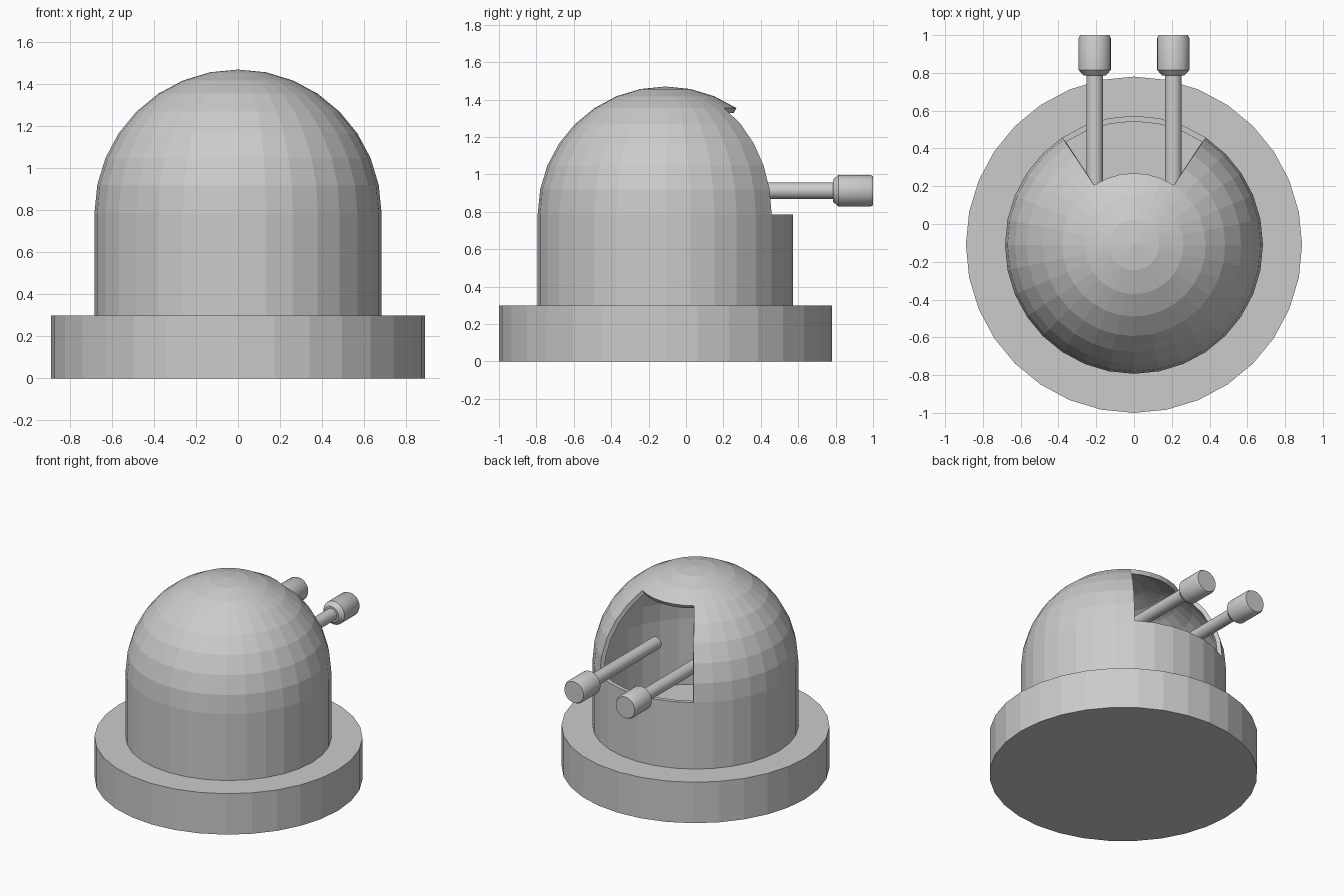
import bpy, bmesh
from math import sin, cos, pi, radians

if "Cube" in bpy.data.objects:
    bpy.data.objects.remove(bpy.data.objects["Cube"])

CY = -0.11      # centre of base and dome in y
SEG = 32


def make_object(name, bm):
    bmesh.ops.recalc_face_normals(bm, faces=bm.faces)
    me = bpy.data.meshes.new(name)
    bm.to_mesh(me)
    bm.free()
    ob = bpy.data.objects.new(name, me)
    bpy.context.collection.objects.link(ob)
    return ob


def lathe(profile, seg):
    """Revolve (radius, height) points around z; zero radius becomes a pole."""
    bm = bmesh.new()
    rings = []
    for r, z in profile:
        if r == 0:
            rings.append([bm.verts.new((0, 0, z))] * seg)
        else:
            rings.append([bm.verts.new((r * cos(2 * pi * i / seg), r * sin(2 * pi * i / seg), z))
                          for i in range(seg)])
    for a, b in zip(rings, rings[1:]):
        for i in range(seg):
            j = (i + 1) % seg
            bm.faces.new(list(dict.fromkeys((a[i], a[j], b[j], b[i]))))
    return bm


# Round base plate
bm = bmesh.new()
bmesh.ops.create_cone(bm, cap_ends=True, segments=SEG, radius1=0.89, radius2=0.89, depth=0.30)
base = make_object("base", bm)
base.location = (0, CY, 0.15)

# Hollow domed shell with a window six segments wide at the back
R, SPRING = 0.683, 0.787
profile = [(R, 0.30)]
profile += [(R * cos(radians(11.25 * k)), SPRING + R * sin(radians(11.25 * k))) for k in range(8)]
profile.append((0, SPRING + R))
bm = lathe(profile, SEG)
window = []
for f in bm.faces:
    c = f.calc_center_median()
    if SPRING < c.z < SPRING + R * sin(radians(56.25)) and c.y > 0 and abs(c.x) < c.y * 0.668:
        window.append(f)
bmesh.ops.delete(bm, geom=window, context='FACES')
dome = make_object("dome_shell", bm)
dome.location.y = CY
shell = dome.modifiers.new("thickness", 'SOLIDIFY')
shell.thickness = 0.03
shell.offset = -1

# Pair of rods with thicker heads, pointing out of the window
ROD = [(0, 0.05), (0.044, 0.05), (0.044, 0.785), (0.058, 0.785), (0.085, 0.815),
       (0.085, 0.985), (0.077, 1.0), (0, 1.0)]
for side, x in (("left", -0.208), ("right", 0.208)):
    rod = make_object(side + "_rod", lathe(ROD, 32))
    rod.rotation_euler.x = -pi / 2
    rod.location = (x, 0, 0.913)
    bpy.ops.object.select_all(action='DESELECT')
    rod.select_set(True)
    bpy.context.view_layer.objects.active = rod
    bpy.ops.object.shade_smooth_by_angle(angle=radians(30))
